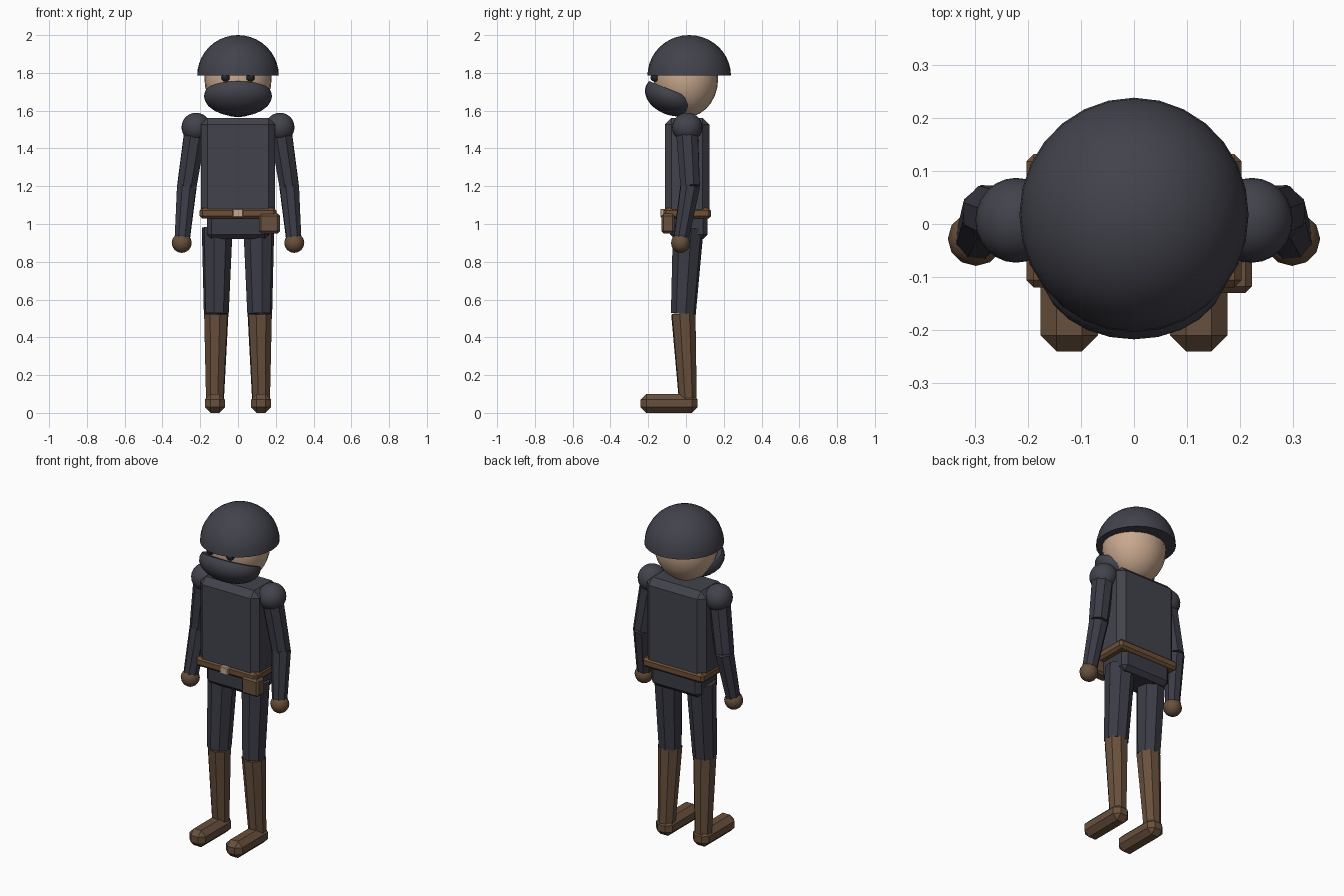
import bpy, bmesh, math
from mathutils import Vector, Matrix

if "Cube" in bpy.data.objects:
    bpy.data.objects.remove(bpy.data.objects["Cube"])


def material(name, rgb):
    m = bpy.data.materials.new(name)
    m.diffuse_color = (*rgb, 1)
    m.use_nodes = True
    m.node_tree.nodes["Principled BSDF"].inputs["Base Color"].default_value = m.diffuse_color
    return m


CHARCOAL = material("charcoal", (0.055, 0.055, 0.073))
NAVY = material("dark cloth", (0.044, 0.044, 0.062))
BROWN = material("brown leather", (0.138, 0.080, 0.045))
BELT = material("belt leather", (0.155, 0.080, 0.038))
SKIN = material("skin", (0.578, 0.392, 0.270))
BLACK = material("eye black", (0.018, 0.018, 0.023))


def finish(name, bm, mat, smooth=None):
    bmesh.ops.recalc_face_normals(bm, faces=bm.faces)
    me = bpy.data.meshes.new(name)
    bm.to_mesh(me)
    bm.free()
    ob = bpy.data.objects.new(name, me)
    bpy.context.collection.objects.link(ob)
    me.materials.append(mat)
    if smooth:
        bpy.ops.object.select_all(action='DESELECT')
        ob.select_set(True)
        bpy.context.view_layer.objects.active = ob
        bpy.ops.object.shade_smooth_by_angle(angle=math.radians(smooth))
    return ob


def ball(name, centre, radii, mat, seg=24, rings=14, cut=None, keep_top=False, tilt=0):
    """Ellipsoid, optionally sliced flat at a local height and tilted about x."""
    bm = bmesh.new()
    bmesh.ops.create_uvsphere(bm, u_segments=seg, v_segments=rings, radius=1)
    if cut is not None:
        geom = bm.verts[:] + bm.edges[:] + bm.faces[:]
        r = bmesh.ops.bisect_plane(bm, geom=geom, plane_co=(0, 0, cut), plane_no=(0, 0, 1),
                                   clear_inner=keep_top, clear_outer=not keep_top)
        rim = [e for e in bm.edges if e.is_boundary]
        bmesh.ops.holes_fill(bm, edges=rim, sides=0)
    m = Matrix.Translation(centre) @ Matrix.Rotation(math.radians(tilt), 4, 'X')
    bmesh.ops.transform(bm, matrix=m @ Matrix.Diagonal((*radii, 1)), verts=bm.verts)
    return finish(name, bm, mat, 40)


def box(name, lo, hi, bevel, mat, segments=1):
    lo, hi = Vector(lo), Vector(hi)
    bm = bmesh.new()
    bmesh.ops.create_cube(bm, size=1)
    m = Matrix.Translation((lo + hi) / 2) @ Matrix.Diagonal((*(hi - lo), 1))
    bmesh.ops.transform(bm, matrix=m, verts=bm.verts)
    bmesh.ops.bevel(bm, geom=bm.edges[:], offset=bevel, segments=segments,
                    profile=0.5, affect='EDGES')
    return finish(name, bm, mat)


def limb(name, a, b, ra, rb, mat, sides=8):
    """Tapered faceted tube from a to b."""
    a, b = Vector(a), Vector(b)
    bm = bmesh.new()
    bmesh.ops.create_cone(bm, cap_ends=True, segments=sides, radius1=ra, radius2=rb,
                          depth=(b - a).length)
    rot = (b - a).to_track_quat('Z', 'Y').to_matrix().to_4x4()
    bmesh.ops.transform(bm, matrix=Matrix.Translation((a + b) / 2) @ rot, verts=bm.verts)
    return finish(name, bm, mat)


# Head, helmet and face cover
ball("head", (0, 0, 1.768), (0.178, 0.17, 0.203), SKIN)
ball("helmet", (0, 0.017, 1.785), (0.216, 0.221, 0.215), CHARCOAL, 28, 20, 0, True)
ball("face_cover", (0, -0.078, 1.677), (0.18, 0.145, 0.1), CHARCOAL, 24, 14, 0.3, False, -22)

# Body
box("torso", (-0.197, -0.112, 1.04), (0.197, 0.124, 1.562), 0.036, CHARCOAL)
box("pelvis", (-0.165, -0.085, 0.92), (0.165, 0.115, 1.06), 0.025, NAVY)
box("belt", (-0.203, -0.12, 1.028), (0.203, 0.132, 1.085), 0.014, BELT)
box("buckle", (-0.028, -0.136, 1.035), (0.027, -0.1, 1.08), 0.004, SKIN)
box("pouch", (0.11, -0.13, 0.95), (0.222, -0.06, 1.055), 0.012, BROWN)

# Paired parts
for s, side in ((-1, "left"), (1, "right")):
    ball(side + "_eye", (s * 0.066, -0.166, 1.775), (0.022, 0.022, 0.022), BLACK, 12, 8)
    ball(side + "_shoulder", (s * 0.222, 0.007, 1.512), (0.077, 0.08, 0.077), CHARCOAL)
    elbow = (s * 0.271, 0.022, 1.2)
    limb(side + "_upper_arm", (s * 0.225, 0.005, 1.5), elbow, 0.062, 0.055, NAVY)
    limb(side + "_forearm", elbow, (s * 0.296, -0.028, 0.91), 0.055, 0.042, NAVY)
    ball(side + "_hand", (s * 0.298, -0.028, 0.9), (0.053, 0.051, 0.053), BROWN, 12, 8)
    knee = (s * 0.115, -0.014, 0.525)
    limb(side + "_thigh", (s * 0.11, 0.012, 0.98), knee, 0.083, 0.067, NAVY)
    limb(side + "_boot_shaft", knee, (s * 0.122, 0.01, 0.06), 0.067, 0.049, BROWN)
    box(side + "_boot_foot", (s * 0.122 - 0.054, -0.24, 0), (s * 0.122 + 0.054, 0.062, 0.1),
        0.03, BROWN)
